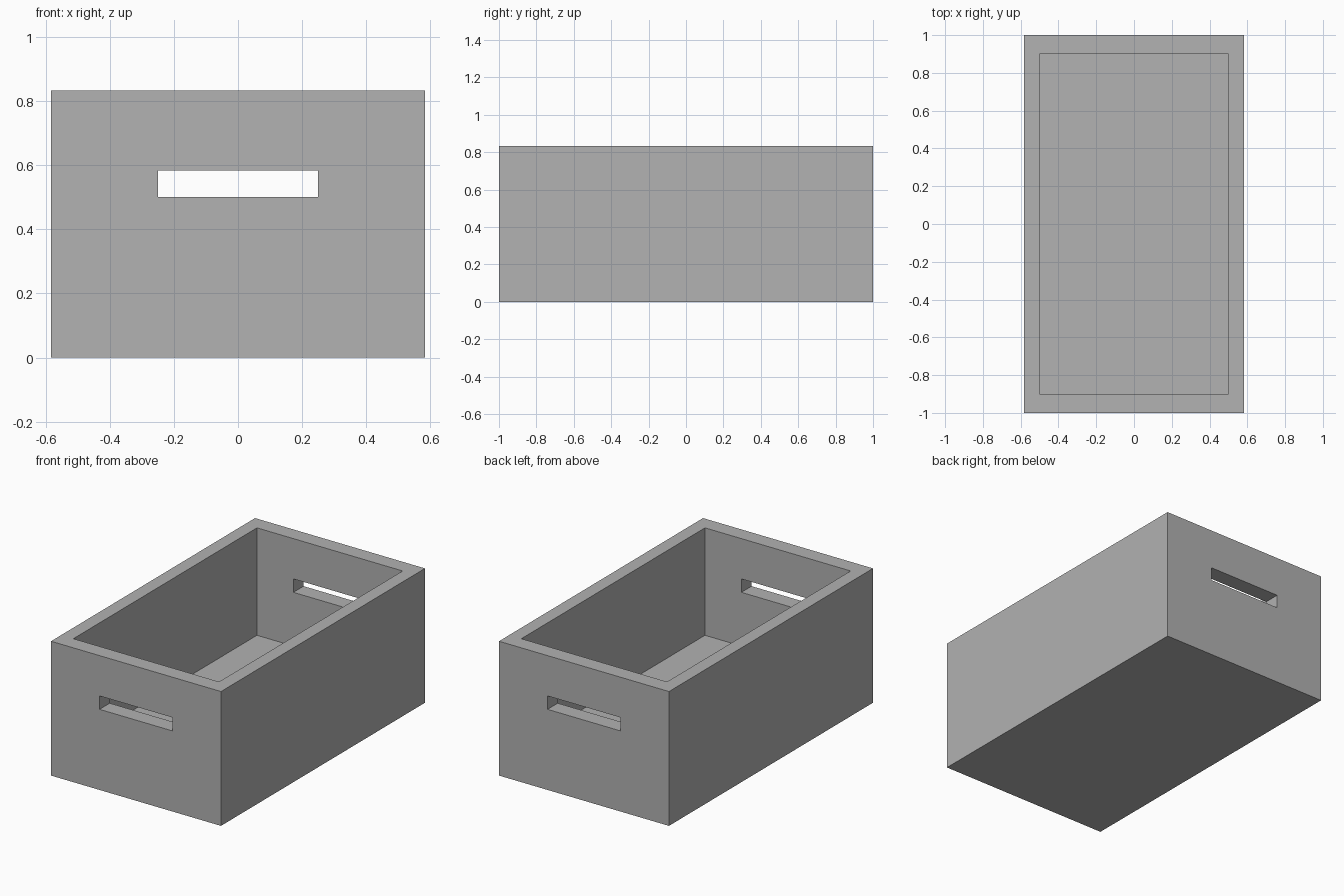
import bpy

default = bpy.data.objects.get("Cube")
if default:
    bpy.data.objects.remove(default, do_unlink=True)

U = 1 / 12                      # wall thickness unit
WIDTH, LENGTH, HEIGHT = 14 * U, 2.0, 10 * U
END_WALL, FLOOR = 0.1, 2 * U

# Plain grey material
grey = bpy.data.materials.new("grey")
grey.use_nodes = True
colour = (0.445, 0.445, 0.445, 1)
grey.diffuse_color = colour
grey.node_tree.nodes["Principled BSDF"].inputs["Base Color"].default_value = colour


def box(name, size, bottom):
    """Box centred on x and y, resting at the given height."""
    bpy.ops.mesh.primitive_cube_add(size=1, location=(0, 0, bottom + size[2] / 2))
    obj = bpy.context.object
    obj.name = name
    obj.scale = size
    bpy.ops.object.transform_apply(location=True, rotation=False, scale=True)
    obj.data.materials.append(grey)
    return obj


def cut(target, cutter):
    """Subtract the cutter from the target, then discard it."""
    cutter.hide_render = True
    mod = target.modifiers.new(cutter.name, "BOOLEAN")
    mod.operation = "DIFFERENCE"
    mod.solver = "EXACT"
    mod.object = cutter
    bpy.context.view_layer.objects.active = target
    bpy.ops.object.modifier_apply(modifier=mod.name)
    bpy.data.objects.remove(cutter, do_unlink=True)


# Open crate with a thick floor
crate = box("crate", (WIDTH, LENGTH, HEIGHT), 0)
cut(crate, box("cavity", (WIDTH - 2 * U, LENGTH - 2 * END_WALL, HEIGHT), FLOOR))

# Hand slot through both end walls
cut(crate, box("hand_slot", (6 * U, LENGTH + 1, U), 6 * U))
